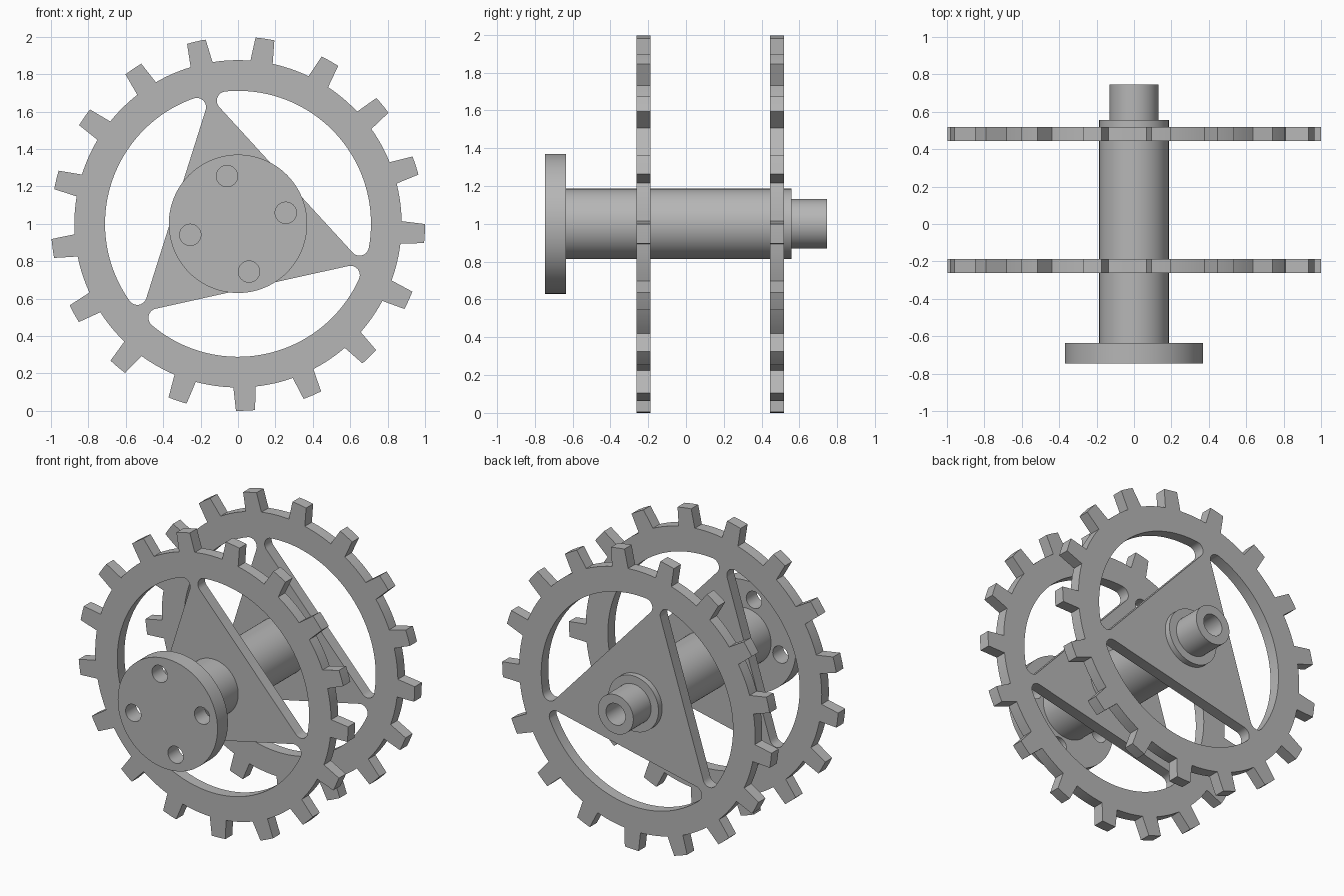
import bpy, bmesh
from math import sin, cos, acos, asin, pi, radians, tau
from mathutils import Vector

cube = bpy.data.objects.get("Cube")
if cube:
    bpy.data.objects.remove(cube, do_unlink=True)

steel = bpy.data.materials.new("grey_steel")
steel.use_nodes = True
GREY = (0.47, 0.47, 0.47, 1)
steel.diffuse_color = GREY
steel.node_tree.nodes["Principled BSDF"].inputs["Base Color"].default_value = GREY

AXIS_Z = 1.0          # height of the common axle
TEETH = 17


def arc(cx, cy, r, a0, a1, n):
    """Points along an arc, both ends included."""
    return [(cx + r * cos(a0 + (a1 - a0) * i / n),
             cy + r * sin(a0 + (a1 - a0) * i / n)) for i in range(n + 1)]


def circle(cx, cy, r, n=48):
    return arc(cx, cy, r, 0, tau, n)[:-1]


def finish(obj):
    """Weld, fix normals, smooth the round faces."""
    bm = bmesh.new()
    bm.from_mesh(obj.data)
    bmesh.ops.remove_doubles(bm, verts=bm.verts, dist=0.0002)
    bmesh.ops.recalc_face_normals(bm, faces=bm.faces)
    bm.to_mesh(obj.data)
    bm.free()
    obj.data.materials.clear()
    obj.data.materials.append(steel)
    bpy.ops.object.select_all(action='DESELECT')
    obj.select_set(True)
    bpy.context.view_layer.objects.active = obj
    bpy.ops.object.shade_smooth_by_angle(angle=radians(25))


def plate(name, loops, y0, y1):
    """Upright plate from an outline followed by its holes."""
    curve = bpy.data.curves.new(name, 'CURVE')
    curve.dimensions = '2D'
    curve.fill_mode = 'BOTH'
    curve.extrude = (y1 - y0) / 2
    for pts in loops:
        spline = curve.splines.new('POLY')
        spline.points.add(len(pts) - 1)
        for p, (x, y) in zip(spline.points, pts):
            p.co = (x, y, 0, 1)
        spline.use_cyclic_u = True
    obj = bpy.data.objects.new(name, curve)
    bpy.context.collection.objects.link(obj)
    obj.location = (0, (y0 + y1) / 2, AXIS_Z)
    obj.rotation_euler = (pi / 2, 0, 0)
    bpy.ops.object.select_all(action='DESELECT')
    obj.select_set(True)
    bpy.context.view_layer.objects.active = obj
    bpy.ops.object.convert(target='MESH')
    finish(bpy.context.view_layer.objects.active)


def gear_outline(root=0.875, tip=1.0, root_half=0.06, tip_half=0.051):
    pts = []
    step = tau / TEETH
    ar, at = asin(root_half / root), asin(tip_half / tip)
    for k in range(TEETH):
        a = radians(-3) + k * step
        pts += arc(0, 0, tip, a - at, a + at, 4)
        pts += arc(0, 0, root, a + ar, a + step - ar, 6)
    return pts


def window(normal, big=0.711, chord=0.348, fillet=0.05):
    """Circle segment outside one side of the triangular web, corners rounded."""
    rho = big - fillet
    a = acos((chord + fillet) / rho)
    lo, hi = normal - a, normal + a
    return (arc(0, 0, big, lo, hi, 40)
            + arc(rho * cos(hi), rho * sin(hi), fillet, hi, normal + pi, 10)[1:]
            + arc(rho * cos(lo), rho * sin(lo), fillet, normal + pi, lo + tau, 10)[:-1])


# Two identical toothed wheels
wheel = [gear_outline()] + [window(radians(42.5 + 120 * k)) for k in range(3)]
plate("front_gear", wheel, -0.263, -0.188)
plate("back_gear", wheel, 0.443, 0.518)

# Mounting flange with four bolt holes
bolts = [radians(13 + 90 * k) for k in range(4)]
plate("flange", [circle(0, 0, 0.37, 96)]
      + [circle(0.262 * cos(a), 0.262 * sin(a), 0.057, 32) for a in bolts],
      -0.745, -0.635)

# Stepped shaft with a blind bore in its back end
profile = [(0, -0.64), (0.186, -0.64), (0.186, 0.557), (0.131, 0.557),
           (0.131, 0.745), (0.072, 0.745), (0.072, 0.4), (0, 0.4)]
bm = bmesh.new()
verts = [bm.verts.new((r, y, 0)) for r, y in profile]
edges = [bm.edges.new(pair) for pair in zip(verts, verts[1:])]
bmesh.ops.spin(bm, geom=verts + edges, cent=(0, 0, 0), axis=Vector((0, 1, 0)),
               angle=tau, steps=72)
mesh = bpy.data.meshes.new("shaft")
bm.to_mesh(mesh)
bm.free()
shaft = bpy.data.objects.new("shaft", mesh)
shaft.location.z = AXIS_Z
bpy.context.collection.objects.link(shaft)
finish(shaft)
